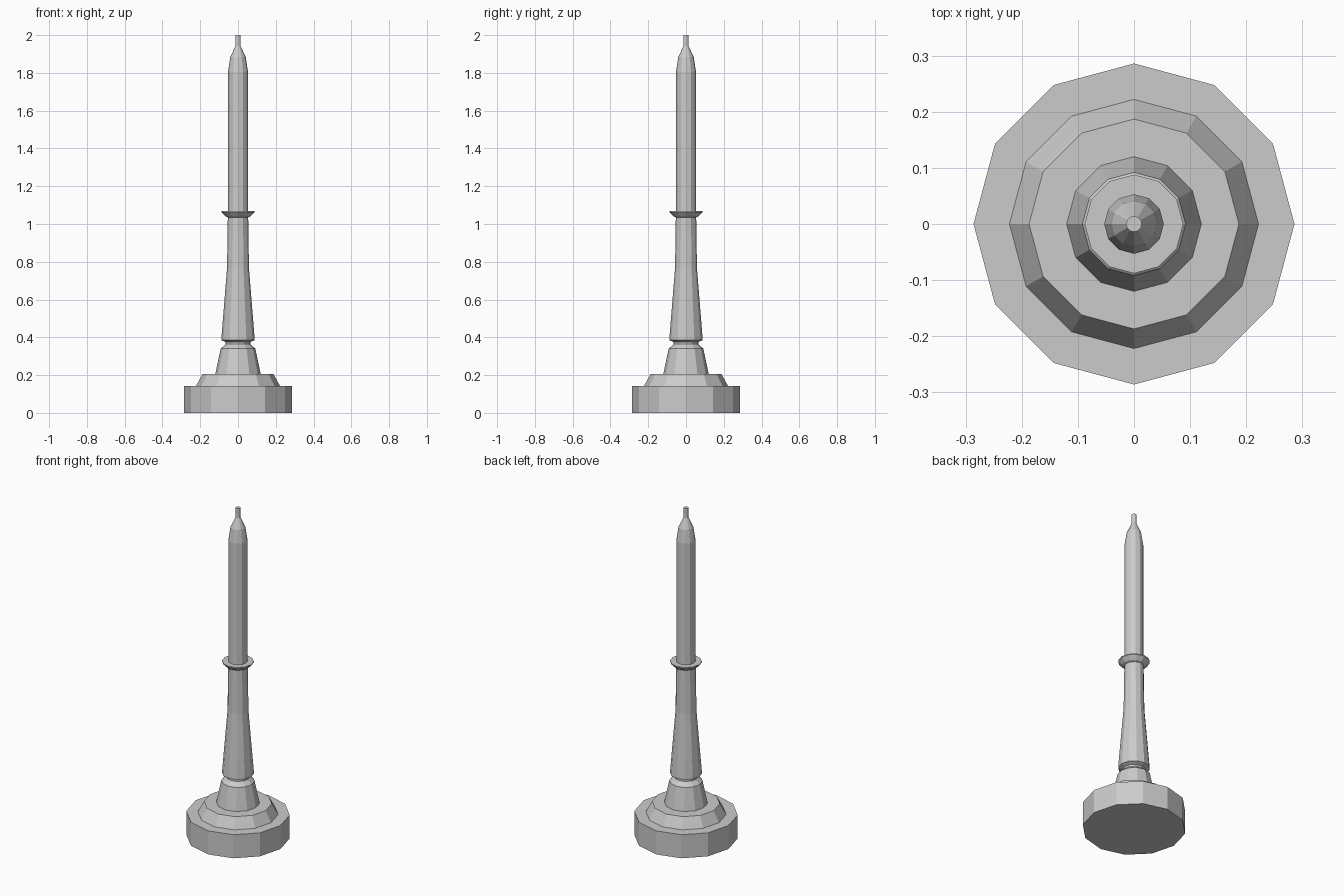
import bpy, bmesh
from math import cos, sin, tau

if "Cube" in bpy.data.objects:
    bpy.data.objects.remove(bpy.data.objects["Cube"])

SIDES = 12


def lathe(name, profile, cap_bottom=False, cap_top=False):
    """Revolve (radius, height) points into a flat-faced 12-sided part."""
    bm = bmesh.new()
    rings = [[bm.verts.new((r * cos(tau * i / SIDES), r * sin(tau * i / SIDES), z))
              for i in range(SIDES)] for r, z in profile]
    for low, high in zip(rings, rings[1:]):
        for i in range(SIDES):
            j = (i + 1) % SIDES
            bm.faces.new((low[i], low[j], high[j], high[i]))
    if cap_bottom:
        bm.faces.new(rings[0][::-1])
    if cap_top:
        bm.faces.new(rings[-1])
    mesh = bpy.data.meshes.new(name)
    bm.to_mesh(mesh)
    bm.free()
    obj = bpy.data.objects.new(name, mesh)
    bpy.context.collection.objects.link(obj)
    return obj


# Stepped base: drum, sloped tier and its flat shelf up to the pedestal
lathe("base", [(0.286, 0), (0.286, 0.143), (0.222, 0.143), (0.187, 0.207),
               (0.12, 0.207)], cap_bottom=True)

# Tapered pedestal rising to the pinched neck
lathe("pedestal", [(0.12, 0.207), (0.092, 0.34), (0.065, 0.364), (0.065, 0.375)])

# Flared stem
lathe("stem", [(0.065, 0.375), (0.088, 0.385), (0.088, 0.396),
               (0.058, 0.767), (0.054, 1.035)])

# Drip cup with a flat top meeting the candle
lathe("drip_cup", [(0.054, 1.035), (0.066, 1.04), (0.088, 1.062),
                   (0.088, 1.068), (0.053, 1.068)])

# Candle with tapered shoulder
lathe("candle", [(0.053, 1.068), (0.053, 1.805), (0.041, 1.883), (0.014, 1.942)])

# Wick
lathe("wick", [(0.014, 1.942), (0.014, 2.0)], cap_top=True)
